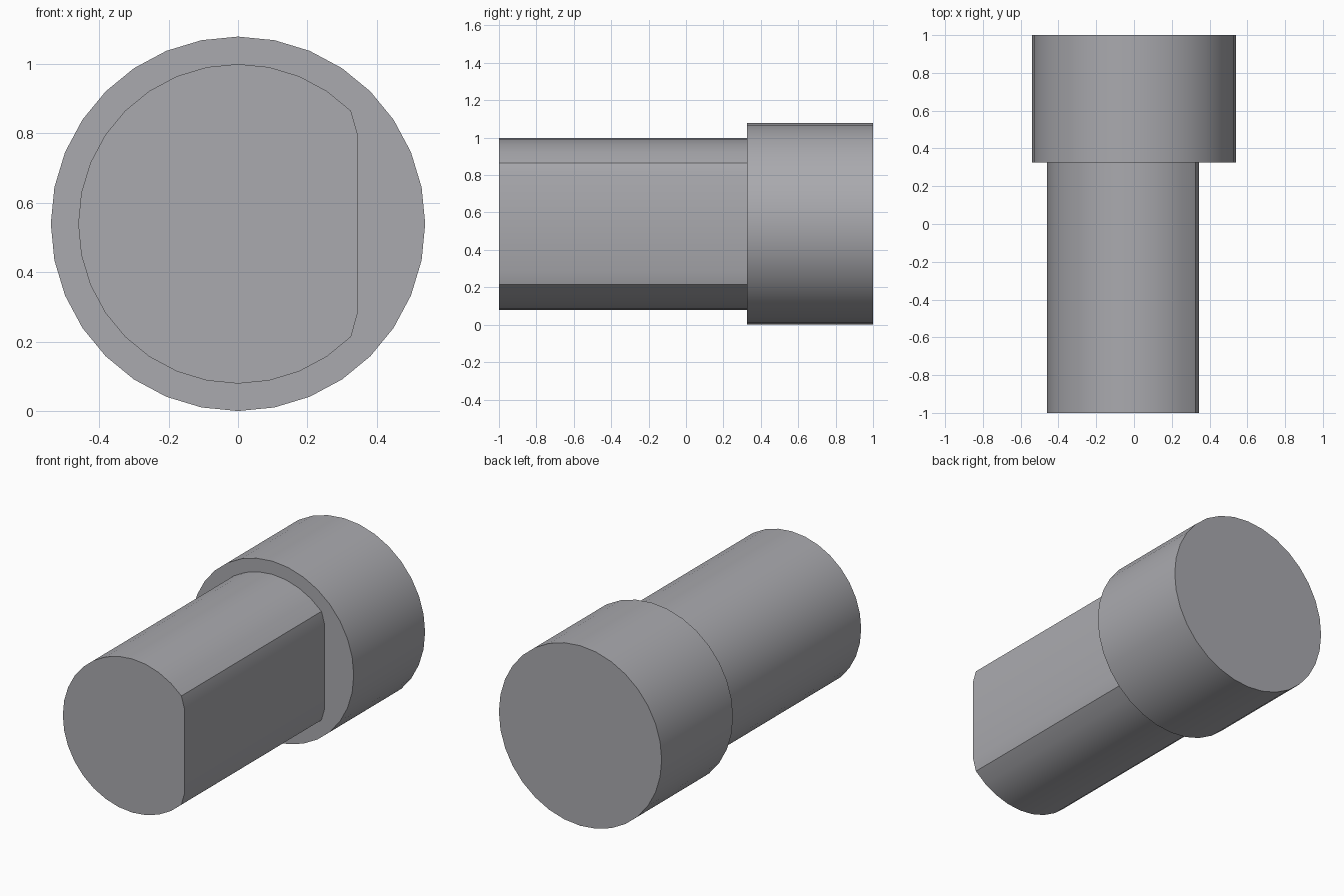
import bpy, bmesh, math

cube = bpy.data.objects.get("Cube")
if cube:
    bpy.data.objects.remove(cube, do_unlink=True)

SIDES = 32
AXIS_Z = 0.539     # height of the pin's axis
STEP_Y = 0.325     # where the shaft meets the head

steel = bpy.data.materials.new("grey steel")
steel.use_nodes = True
colour = (0.40, 0.40, 0.425, 1.0)
steel.diffuse_color = colour
steel.node_tree.nodes["Principled BSDF"].inputs["Base Color"].default_value = colour


def cylinder_along_y(name, radius, y0, y1, flat_x=None):
    """Round bar along y, with an optional flat on its +x side."""
    bm = bmesh.new()
    ring = []
    for i in range(SIDES):
        a = 2 * math.pi * i / SIDES
        x = radius * math.cos(a)
        if flat_x is not None:
            x = min(x, flat_x)
        ring.append(bm.verts.new((x, y0, AXIS_Z + radius * math.sin(a))))
    cap = bm.faces.new(ring)
    ext = bmesh.ops.extrude_face_region(bm, geom=[cap], use_keep_orig=True)
    moved = [g for g in ext["geom"] if isinstance(g, bmesh.types.BMVert)]
    bmesh.ops.translate(bm, verts=moved, vec=(0, y1 - y0, 0))
    # merge the strips of the flat into one face
    if flat_x is not None:
        bmesh.ops.dissolve_limit(bm, angle_limit=math.radians(0.5),
                                 verts=bm.verts[:], edges=bm.edges[:])
    bmesh.ops.recalc_face_normals(bm, faces=bm.faces[:])
    mesh = bpy.data.meshes.new(name)
    bm.to_mesh(mesh)
    bm.free()
    mesh.materials.append(steel)
    obj = bpy.data.objects.new(name, mesh)
    bpy.context.collection.objects.link(obj)
    bpy.ops.object.select_all(action="DESELECT")
    obj.select_set(True)
    bpy.context.view_layer.objects.active = obj
    bpy.ops.object.shade_smooth_by_angle(angle=math.radians(30))
    return obj


# Shaft with one flattened side, seated slightly into the head
cylinder_along_y("shaft", 0.46, -1.0, STEP_Y + 0.02, flat_x=0.345)
# Wider round head
cylinder_along_y("head", 0.539, STEP_Y, 1.0)
